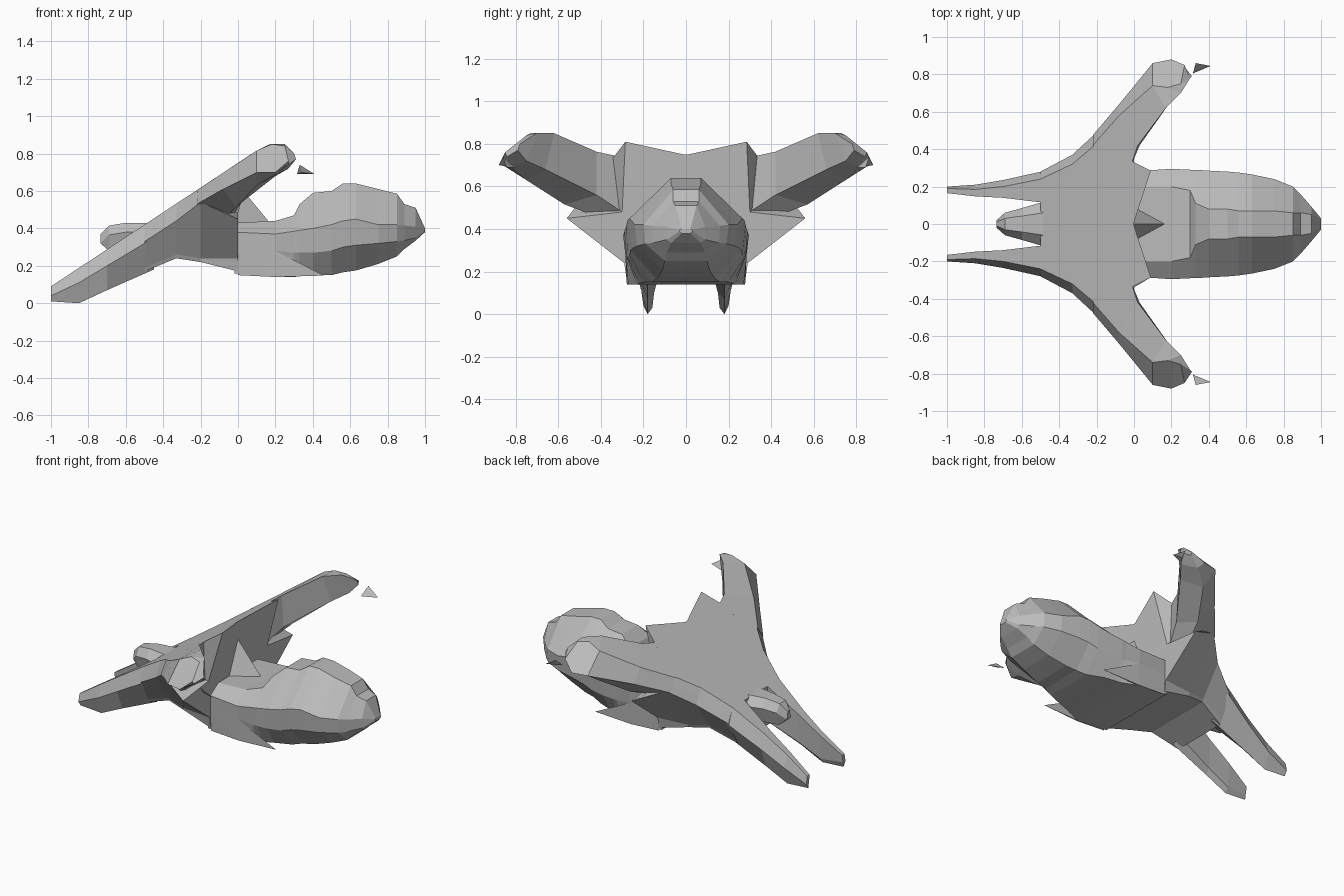
import bpy, bmesh

cube = bpy.data.objects.get("Cube")
if cube:
    bpy.data.objects.remove(cube, do_unlink=True)

GREY = (0.5, 0.5, 0.5, 1)
grey = bpy.data.materials.new("plain_grey")
grey.use_nodes = True
grey.diffuse_color = GREY
grey.node_tree.nodes["Principled BSDF"].inputs["Base Color"].default_value = GREY


def finish(name, bm):
    bmesh.ops.remove_doubles(bm, verts=bm.verts, dist=0.0005)
    bmesh.ops.recalc_face_normals(bm, faces=bm.faces)
    mesh = bpy.data.meshes.new(name)
    bm.to_mesh(mesh)
    bm.free()
    mesh.materials.append(grey)
    obj = bpy.data.objects.new(name, mesh)
    bpy.context.collection.objects.link(obj)
    return obj


def loft(name, rings):
    """Skin closed rings of equal length and cap both ends."""
    bm = bmesh.new()
    rows = [[bm.verts.new(p) for p in ring] for ring in rings]
    n = len(rows[0])
    for a, b in zip(rows, rows[1:]):
        for i in range(n):
            j = (i + 1) % n
            bm.faces.new((a[i], a[j], b[j], b[i]))
    bm.faces.new(rows[0])
    bm.faces.new(rows[-1])
    return finish(name, bm)


def hull(name, points):
    bm = bmesh.new()
    for p in points:
        bm.verts.new(p)
    bmesh.ops.convex_hull(bm, input=bm.verts)
    return finish(name, bm)


def full(half):
    """Complete a half ring across y = 0."""
    return half + [(x, -y, z) for x, y, z in reversed(half)]


def deck(x):
    return 0.75 + 0.66 * x


# Central hull: sloping deck, chamfered edge, tapering underside with side points
hull_rings = []
for x, yb, yc, zc, yd, zd in [(-.5, .24, .28, .33, .2, .17),
                              (-.33, .32, .37, .44, .24, .24),
                              (-.2, .43, .49, .54, .27, .22)]:
    hull_rings.append(full([(x, .01, deck(x)), (x, yb, deck(x)),
                            (x, (yb + yc) / 2, (deck(x) + zc) / 2), (x, yc, zc),
                            (x, yd, zd + .02), (x, yd - .01, zd), (x, .01, zd)]))
hull_rings.append(full([(0, .01, .75), (.09, .285, .81), (0, .3, .48), (0, .56, .45),
                        (0, .29, .24), (0, .28, .17), (0, .01, .17)]))
loft("main_hull", hull_rings)

# Pod: ridge, shoulder, lower side and belly at each station
pod_rings = []
for x, wt, zt, ys, zs, yl, zl, wb, zb in [
        (-.02, .2, .43, .28, .38, .28, .27, .275, .16),
        (.2, .2, .44, .295, .37, .285, .28, .27, .14),
        (.3, .18, .47, .29, .385, .28, .27, .23, .14),
        (.33, .11, .53, .29, .39, .28, .27, .22, .145),
        (.4, .08, .59, .285, .40, .275, .27, .2, .15),
        (.5, .08, .60, .28, .42, .265, .28, .16, .15),
        (.56, .07, .64, .275, .44, .26, .3, .14, .165),
        (.63, .07, .64, .265, .45, .25, .31, .13, .175),
        (.75, .07, .61, .24, .42, .23, .32, .11, .21),
        (.85, .06, .585, .2, .42, .19, .33, .1, .25),
        (.89, .06, .53, .16, .415, .155, .335, .09, .29),
        (.95, .05, .51, .09, .41, .09, .35, .07, .335),
        (1, .02, .4, .03, .395, .03, .39, .02, .38)]:
    pod_rings.append(full([(x, wt, zt), (x, ys, zs), (x, yl, zl), (x, wb, zb)]))
loft("forward_pod", pod_rings)

# Ridged tooth between the deck and the pod
hull("rear_tooth", [(-.02, .1, .43), (-.02, -.1, .43), (-.02, 0, .66),
                    (.17, 0, .43), (0, 0, .36)])

# Tapered bump in the notch between the prongs
bump_rings = []
for x, w, zt, zb in [(-.735, .02, .37, .32), (-.69, .06, .415, .28),
                     (-.6, .085, .43, .28), (-.48, .12, .43, .24)]:
    bump_rings.append(full([(x, w * .5, zt), (x, w, zt - .05), (x, w * .6, zb)]))
loft("notch_bump", bump_rings)

for side, s in (("left", 1), ("right", -1)):
    def flip(points):
        return [(x, s * y, z) for x, y, z in points]

    # Long prong
    prong = []
    for x, yi, yb, yc, zc, yd, zd in [(-1, .165, .19, .2, .04, .18, .01),
                                      (-.85, .148, .185, .21, .11, .18, 0),
                                      (-.7, .14, .2, .235, .2, .18, .07),
                                      (-.45, .11, .25, .29, .35, .18, .18)]:
        prong.append(flip([(x, yi, deck(x)), (x, yb, deck(x)), (x, yc, zc),
                           (x, yd, zd), (x, yi + .01, zd + .03)]))
    loft(side + "_prong", prong)

    # Wing: leading top, leading low, keel, trailing low, trailing top
    wing = [
        [(-.22, .42, .605), (-.22, .475, .53), (-.06, .42, .46),
         (-.02, .3, .48), (-.02, .3, .737)],
        [(-.08, .58, .697), (-.08, .64, .61), (-.01, .57, .515),
         (.03, .42, .56), (.02, .42, .763)],
        [(.1, .74, .816), (.1, .86, .70), (.1, .75, .63),
         (.2, .66, .68), (.17, .62, .85)],
        [(.18, .73, .85), (.2, .88, .70), (.2, .82, .69),
         (.27, .75, .72), (.25, .7, .85)],
        [(.25, .75, .84), (.27, .85, .76), (.27, .84, .74),
         (.31, .79, .77), (.3, .78, .8)],
    ]
    loft(side + "_wing", [flip(r) for r in wing])

    # Thin pointed skirt along the lower edge of the pod
    hull(side + "_pod_skirt", flip([(0, .283, .28), (0, .275, .15), (.2, .285, .28),
                                    (.46, .27, .148), (.2, .27, .14), (.2, .278, .14)]))

    # Loose sliver by the wing tip
    hull(side + "_tip_sliver", flip([(.315, .805, .69), (.33, .86, .74),
                                     (.41, .845, .69), (.34, .84, .70)]))
